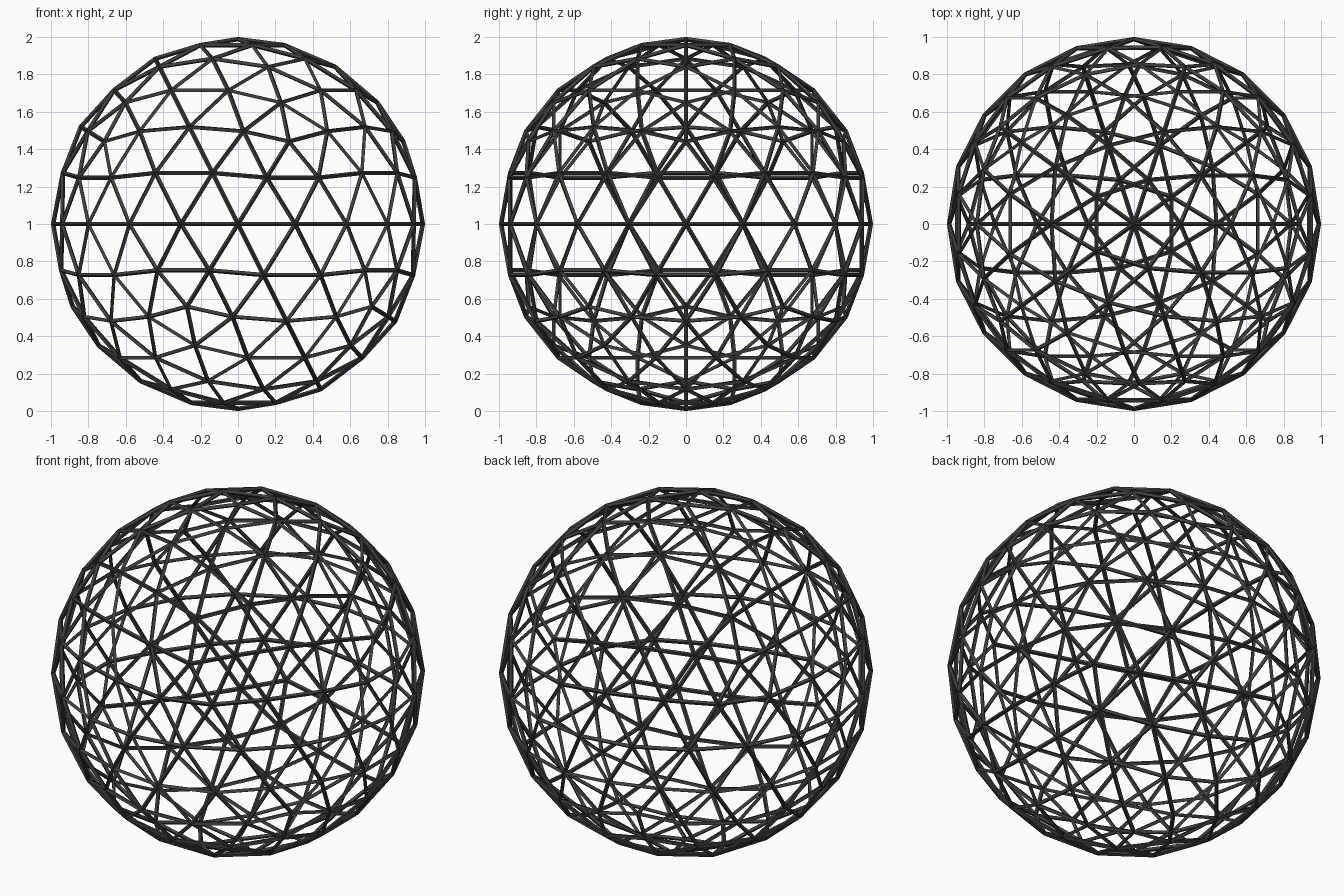
import bpy

if "Cube" in bpy.data.objects:
    bpy.data.objects.remove(bpy.data.objects["Cube"])

STRUT = 0.024  # strut thickness

# Geodesic cage: triangulated ball turned into thin struts
bpy.ops.mesh.primitive_ico_sphere_add(subdivisions=3, radius=1 - STRUT / 2,
                                      location=(0, 0, 1))
cage = bpy.context.object
cage.name = "geodesic_cage"

wire = cage.modifiers.new("struts", 'WIREFRAME')
wire.thickness = STRUT
wire.offset = 0
wire.use_even_offset = True
wire.use_replace = True

# Dark grey finish
mat = bpy.data.materials.new("dark_grey")
mat.diffuse_color = (0.05, 0.05, 0.05, 1)
mat.use_nodes = True
mat.node_tree.nodes["Principled BSDF"].inputs["Base Color"].default_value = mat.diffuse_color
cage.data.materials.append(mat)
